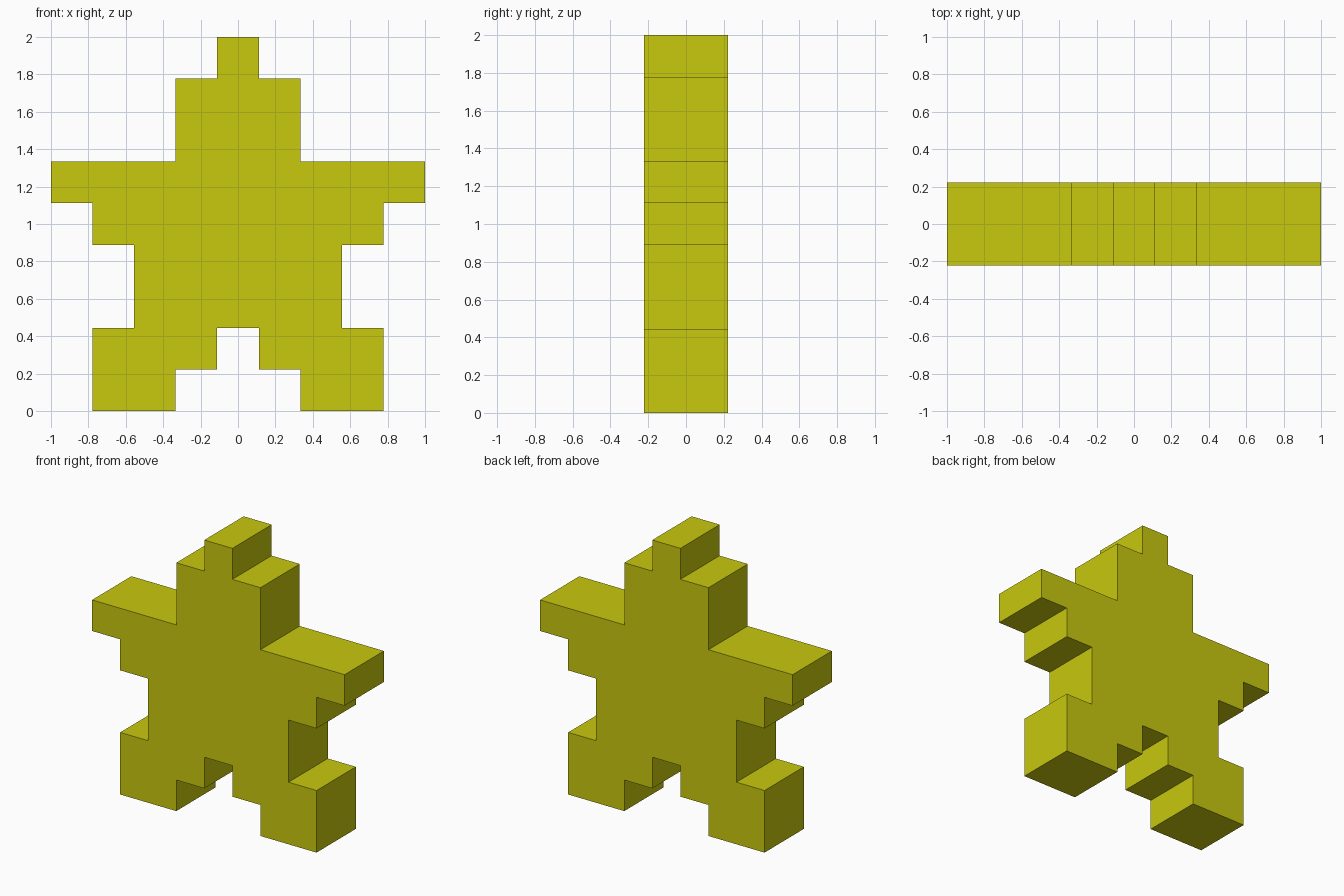
import bpy, bmesh

if "Cube" in bpy.data.objects:
    bpy.data.objects.remove(bpy.data.objects["Cube"])

U = 2 / 9            # one grid step of the blocky star
HALF_DEPTH = U       # the star is two steps thick

# right half of the stepped outline, in steps, from crotch to tip
half = [(0.5, 2), (0.5, 1), (1.5, 1), (1.5, 0), (3.5, 0), (3.5, 2),
        (2.5, 2), (2.5, 4), (3.5, 4), (3.5, 5), (4.5, 5), (4.5, 6),
        (1.5, 6), (1.5, 8), (0.5, 8), (0.5, 9)]
outline = half + [(-x, z) for x, z in reversed(half)]

yellow = bpy.data.materials.new("yellow")
yellow.diffuse_color = (0.578, 0.578, 0.0044, 1)
yellow.use_nodes = True
yellow.node_tree.nodes["Principled BSDF"].inputs["Base Color"].default_value = yellow.diffuse_color

# star body: front face pushed straight back
bm = bmesh.new()
front = bm.faces.new([bm.verts.new((x * U, -HALF_DEPTH, z * U)) for x, z in outline])
result = bmesh.ops.extrude_face_region(bm, geom=[front], use_keep_orig=True)
back_verts = [g for g in result["geom"] if isinstance(g, bmesh.types.BMVert)]
bmesh.ops.translate(bm, verts=back_verts, vec=(0, 2 * HALF_DEPTH, 0))
bmesh.ops.recalc_face_normals(bm, faces=bm.faces)

mesh = bpy.data.meshes.new("star_body")
bm.to_mesh(mesh)
bm.free()
mesh.materials.append(yellow)
star = bpy.data.objects.new("star_body", mesh)
bpy.context.collection.objects.link(star)
